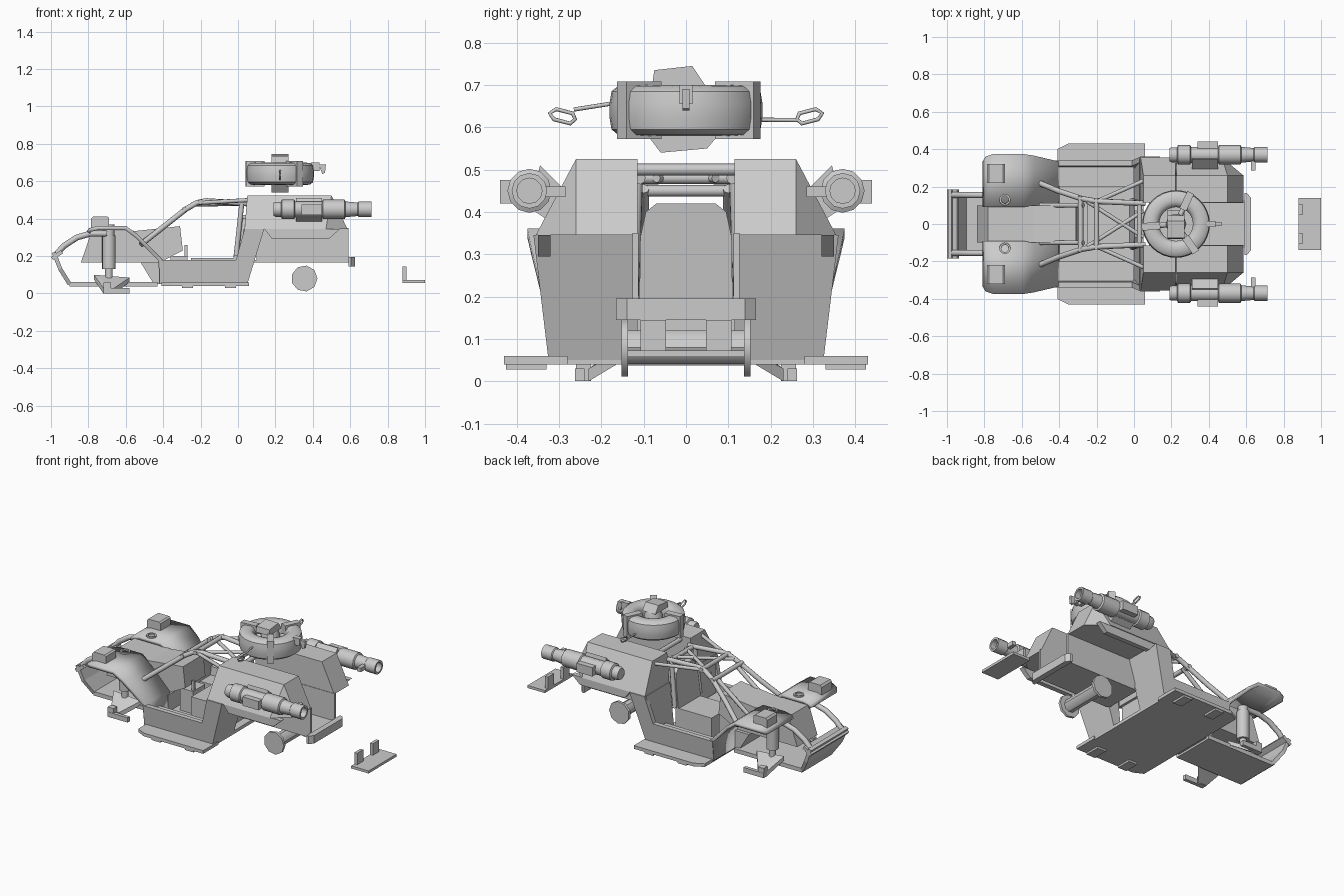
import bpy, bmesh, math
from mathutils import Vector, Matrix

if "Cube" in bpy.data.objects:
    bpy.data.objects.remove(bpy.data.objects["Cube"])

def finish(name, bm, smooth=False):
    bmesh.ops.recalc_face_normals(bm, faces=bm.faces)
    me = bpy.data.meshes.new(name)
    bm.to_mesh(me)
    bm.free()
    ob = bpy.data.objects.new(name, me)
    bpy.context.collection.objects.link(ob)
    if smooth:
        bpy.ops.object.select_all(action='DESELECT')
        ob.select_set(True)
        bpy.context.view_layer.objects.active = ob
        bpy.ops.object.shade_smooth_by_angle(angle=math.radians(40))
    return ob

def box(name, x, y, z, rot=None):
    bm = bmesh.new()
    bmesh.ops.create_cube(bm, size=1)
    c = Vector((sum(x) / 2, sum(y) / 2, sum(z) / 2))
    size = Matrix.Diagonal((x[1] - x[0], y[1] - y[0], z[1] - z[0], 1))
    r = Matrix.Rotation(rot[0], 4, rot[1]) if rot else Matrix()
    bm.transform(Matrix.Translation(c) @ r @ size)
    return finish(name, bm)

def hull(name, pts):
    bm = bmesh.new()
    for p in pts:
        bm.verts.new(p)
    bmesh.ops.convex_hull(bm, input=bm.verts)
    return finish(name, bm)

def prism(name, prof, y0, y1):
    """Side profile (x, z) between two widths, which may be functions of z."""
    f = lambda y, z: y(z) if callable(y) else y
    bm = bmesh.new()
    a = [bm.verts.new((x, f(y0, z), z)) for x, z in prof]
    b = [bm.verts.new((x, f(y1, z), z)) for x, z in prof]
    bm.faces.new(a)
    bm.faces.new(b)
    for i in range(len(a)):
        j = (i + 1) % len(a)
        bm.faces.new((a[i], a[j], b[j], b[i]))
    return finish(name, bm)

def sheet(name, rows, t, smooth=False):
    """Lofted panel from rows (x, z, y_inner, y_outer) with thickness."""
    bm = bmesh.new()
    vs = [[bm.verts.new((x, y, z)) for y in (a, b)] for x, z, a, b in rows]
    for p, q in zip(vs, vs[1:]):
        bm.faces.new((p[0], p[1], q[1], q[0]))
    ob = finish(name, bm, smooth)
    m = ob.modifiers.new("thickness", 'SOLIDIFY')
    m.thickness, m.offset = t, 0
    return ob

def tube(name, pts, r, cyclic=False):
    cu = bpy.data.curves.new(name, 'CURVE')
    cu.dimensions, cu.bevel_depth, cu.bevel_resolution = '3D', r, 2
    cu.use_fill_caps = True
    sp = cu.splines.new('POLY')
    sp.points.add(len(pts) - 1)
    for p, co in zip(sp.points, pts):
        p.co = (*co, 1)
    sp.use_cyclic_u = cyclic
    ob = bpy.data.objects.new(name, cu)
    bpy.context.collection.objects.link(ob)
    return ob

def lathe(name, prof, loc, axis='Z', n=16, closed=False):
    """Spin (radius, height) profile around the axis through loc."""
    bm = bmesh.new()
    rings = [[bm.verts.new((r * math.cos(2 * math.pi * k / n),
                            r * math.sin(2 * math.pi * k / n), h)) for k in range(n)] for r, h in prof]
    pairs = list(zip(rings, rings[1:])) + ([(rings[-1], rings[0])] if closed else [])
    for a, b in pairs:
        for k in range(n):
            bm.faces.new((a[k], a[(k + 1) % n], b[(k + 1) % n], b[k]))
    if not closed:
        bm.faces.new(rings[0])
        bm.faces.new(rings[-1])
    rot = {'Z': Matrix(), 'X': Matrix.Rotation(math.pi / 2, 4, 'Y'),
           'Y': Matrix.Rotation(-math.pi / 2, 4, 'X')}[axis]
    bm.transform(Matrix.Translation(loc) @ rot)
    return finish(name, bm, True)

# centre body: floor, nose, rear channel, seat
box("floor", (-.41, .05), (-.325, .325), (.04, .06))
prism("nose", [(-.84, .165), (-.78, .34), (-.54, .335), (-.31, .36), (-.295, .23), (-.42, .165)], -.1, .1)
prism("nose_lower", [(-.52, .165), (-.4, .165), (-.4, .05), (-.45, .05)], -.12, .12)
box("rear_channel_floor", (.08, .59), (-.12, .12), (.165, .18))
hull("rear_bumper", [(x, y * s, z) for s in (1, -1) for z in (.145, .195)
                     for x, y in ((.59, .165), (.605, .165), (.625, .14))])
box("seat_base", (-.25, 0), (-.105, .105), (.06, .19))
seat_pts = [(-.11, .19), (.11, .19), (.108, .34), (.095, .4), (.07, .42), (-.07, .42), (-.095, .4), (-.108, .34)]
hull("seat_back", [(x + (z - .19) * .12, y, z) for y, z in seat_pts for x in (-.025, .015)])
box("control_lever", (-.285, -.27), (-.05, -.035), (.06, .26))
box("floor_console", (-.36, -.27), (-.06, .06), (.06, .2))

# front bumper: curved skid plate and bottom plate
sheet("front_bumper", [(-.985, .22, -.185, .185), (-.95, .13, -.175, .175), (-.9, .05, -.14, .14)], .022)
box("bumper_lip", (-1, -.935), (-.185, .185), (.195, .215), (math.radians(-35), 'Y'))
sheet("front_skid_plate", [(-.9, .05, -.14, .14), (-.43, .05, -.14, .14)], .025)

# rear axle with end flanges
lathe("rear_axle", [(.07, -.153), (.07, -.137), (.04, -.137), (.04, .137), (.07, .137), (.07, .153)],
      (.355, 0, .08), 'Y', 9)

# detached tail bracket
box("tail_plate", (.88, 1), (-.138, .138), (.057, .073))

wide = lambda z: .325 + (z - .05) * .12
for s in (1, -1):
    side = "left" if s > 0 else "right"
    out = lambda z, s=s: s * wide(z)
    inn = lambda z, s=s: s * (wide(z) - .03)
    box(side + "_tail_tab", (.88, .9), sorted((s * .047, s * .107)), (.06, .145))
    # side sill and pillar
    prism(side + "_side_panel", [(-.42, .18), (-.01, .18), (.035, .345), (.14, .345), (.05, .05), (-.42, .05)], inn, out)
    prism(side + "_inner_sill", [(-.41, .13), (0, .13), (0, .05), (-.41, .05)], s * .2, s * .315)
    hull(side + "_bulkhead", [(x, s * y, z) for x, z, w in ((0, .05, .32), (.05, .05, .32), (.03, .345, .35), (.14, .345, .35))
                              for y in (.115, w)])
    # rear pod with sloped flank and tail
    hull(side + "_rear_pod", [(x, s * y, z) for x, y, z in (
        (.05, .115, .525), (.05, .26, .525), (.5, .115, .525), (.5, .26, .525),
        (.035, .115, .345), (.035, .355, .345), (.585, .115, .345), (.585, .26, .345), (.47, .355, .345))])
    hull(side + "_wheel_arch_lip", [(x, s * y, z) for y in (.32, .35) for x, z in
                                    ((.14, .345), (.545, .345), (.49, .295), (.18, .295))])
    box(side + "_channel_wall", (.1, .59), sorted((s * .112, s * .126)), (.165, .35))
    # running board with feet
    hull(side + "_running_board", [(x, s * y, z) for z in (.04, .06) for x, y in
                                   ((-.41, .28), (.06, .28), (.06, .43), (-.35, .43), (-.41, .4))])
    for x in (-.3, -.07):
        box(side + "_board_foot", (x, x + .06), sorted((s * .33, s * .425)), (.028, .04))
    # front fender running down into the sill
    sheet(side + "_fender", [(-.8, .325, s * .09, s * .335), (-.79, .34, s * .09, s * .36), (-.75, .35, s * .09, s * .375),
                             (-.6, .35, s * .09, s * .375), (-.54, .305, s * .1, s * .365),
                             (-.415, .18, s * .1, s * .335), (-.41, .055, s * .1, s * .325)], .022, True)
    hull(side + "_headlamp", [(x, s * y, z) for y in (.22, .32) for x, z in
                              ((-.785, .34), (-.69, .34), (-.69, .405), (-.7, .412), (-.775, .412), (-.785, .4))])
    # front suspension
    lathe(side + "_shock", [(.02, .06), (.02, .13), (.036, .13), (.036, .31), (.03, .31), (.03, .37), (.02, .37), (.02, .35)],
          (-.69, s * .13, 0))
    hull(side + "_lower_arm", [(x, s * y, z) for x, y, z in (
        (-.77, .13, .1), (-.77, .13, .075), (-.58, .13, .085), (-.58, .13, .06),
        (-.72, .23, .03), (-.72, .23, 0), (-.66, .23, .03), (-.66, .23, 0))])
    box(side + "_hub_post", (-.72, -.68), sorted((s * .225, s * .26)), (0, .06))
    box(side + "_hub_plate", (-.72, -.58), sorted((s * .24, s * .262)), (0, .03))
    # bumper tubes
    tube(side + "_bumper_tube", [(-.98, s * .155, .2), (-.93, s * .155, .255), (-.86, s * .155, .3),
                                 (-.79, s * .155, .32), (-.7, s * .155, .32)], .016)
    # roll cage
    tube(side + "_cage_rail", [(-.52, s * .225, .26), (-.4, s * .175, .355), (-.28, s * .135, .45), (-.22, s * .125, .485),
                               (-.17, s * .12, .495), (.06, s * .11, .48)], .015)
    tube(side + "_cage_strut", [(-.5, s * .1, .28), (-.27, s * .1, .455)], .013)
    tube(side + "_cage_diagonal", [(-.25, s * .12, .475), (.05, s * -.07, .48)], .011)
    tube(side + "_cage_post", [(-.01, s * .125, .2), (.02, s * .115, .48)], .014)
    tube(side + "_cage_side_brace", [(-.2, s * .12, .485), (.07, s * .24, .5)], .011)

    # side cannon along x, with mount and small fins
    lathe(side + "_cannon", [(.035, .19), (.04, .2), (.04, .23), (.052, .235), (.052, .3), (.043, .305), (.043, .45),
                             (.052, .455), (.052, .57), (.042, .575), (.036, .64), (.042, .645), (.042, .715), (.03, .715), (.03, .68)],
          (0, s * .37, .45), 'X', 12)
    hull(side + "_cannon_mount", [(x, s * y, z) for x in (.31, .45) for y, z in
                                  ((.285, .45), (.345, .51), (.325, .38), (.37, .41))])
    box(side + "_cannon_plate", (.34, .45), sorted((s * .405, s * .44)), (.42, .475))
    box(side + "_cannon_fin", (.625, .65), sorted((s * .285, s * .35)), (.435, .46))

    # cable and snap hook on the ring
    z0, z1 = (.618, .617) if s > 0 else (.657, .642)
    tube(side + "_cable", [(.225, s * .17, z0), (.225, s * .265, z1)], .005)
    zc = (z1 + .01) if s > 0 else z1 - .015
    tube(side + "_snap_hook", [(.225, s * (.262 + dy), zc + dz) for dy, dz in
                               ((0, -.008), (.012, -.018), (.05, -.008), (.06, .006), (.045, .016), (.006, .006))], .005, True)

# cage cross bars
for x, w, z in ((-.285, .15, .45), (-.2, .14, .49), (.03, .12, .48), (.12, .12, .5)):
    tube("cage_cross_bar", [(x, -w, z), (x, w, z)], .014)

# floating ring with hub, straps and clip
c = Vector((.225, 0, .64))
lathe("ring", [(.09, -.035), (.105, -.055), (.125, -.06), (.16, -.058), (.176, -.045), (.181, -.015), (.181, .015),
               (.176, .045), (.16, .058), (.125, .06), (.105, .055), (.09, .035)], c, n=32, closed=True)
for deg in (65, 185, 305):
    a = math.radians(deg)
    m = c + Vector((math.cos(a), math.sin(a), 0)) * .135
    box("ring_strap", (m.x - .05, m.x + .05), (m.y - .02, m.y + .02), (.572, .708), (a, 'Z'))
    tube("ring_spoke", [c, m], .014)
lathe("ring_hub", [(.03, -.07), (.05, -.04), (.055, .03), (.035, .07)], c, n=10)
hull("hub_cap", [(x, y, z) for x in (.18, .27) for y, z in ((-.08, .7), (-.075, .735), (.015, .745), (.045, .7))])
hull("hub_base", [(x, y, z) for x in (.18, .27) for y, z in ((-.09, .58), (-.06, .54), (.05, .55), (.075, .58))])
box("ring_clip", (.39, .435), (-.015, .015), (.655, .7))
hull("clip_hook", [(x, y, z) for y in (-.008, .008) for x, z in ((.43, .69), (.47, .69), (.465, .645), (.45, .64))])
